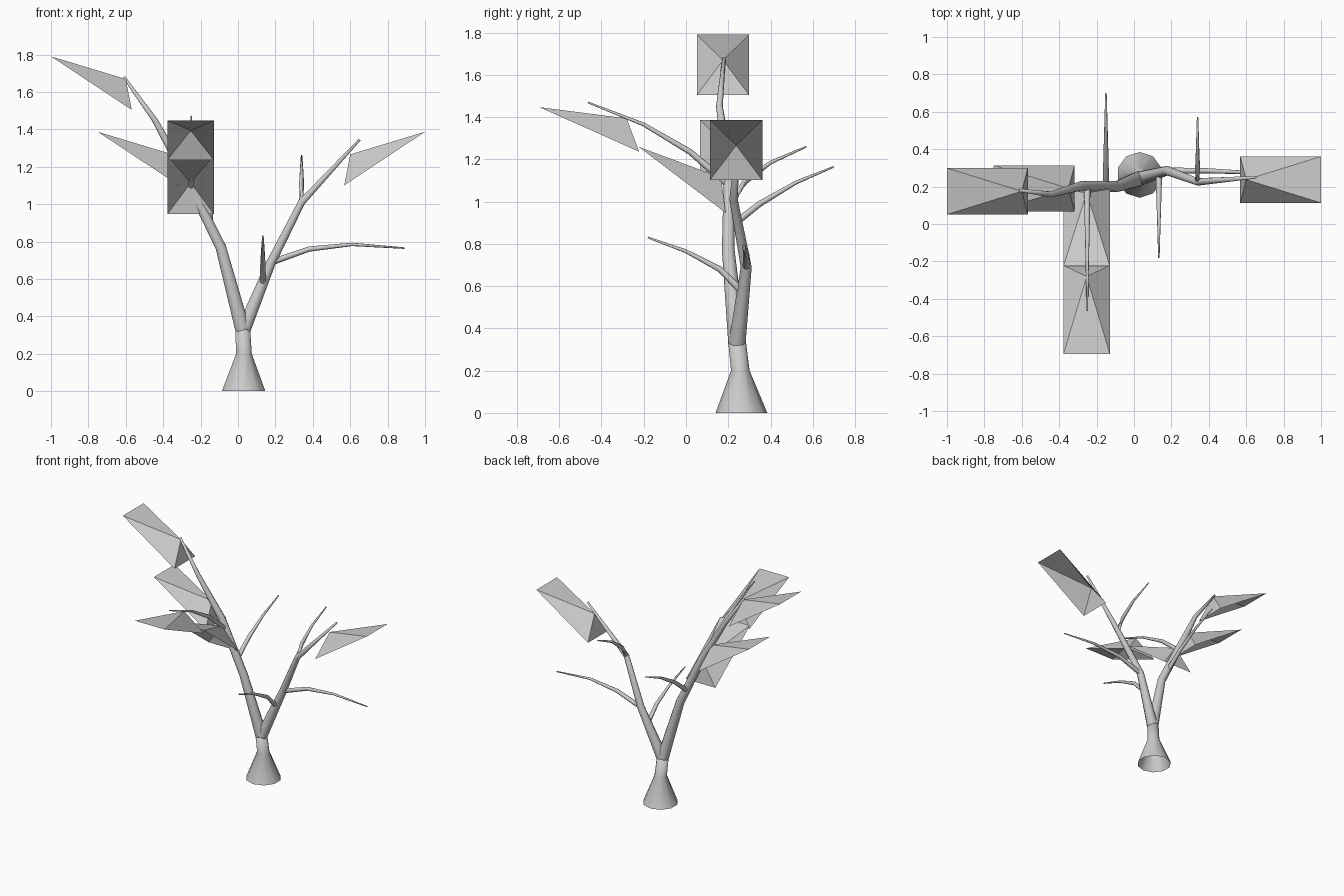
import bpy, bmesh
from math import sin, cos, pi, radians
from mathutils import Vector

if "Cube" in bpy.data.objects:
    bpy.data.objects.remove(bpy.data.objects["Cube"])


def new_object(name, bm, smooth):
    for f in bm.faces:
        f.smooth = smooth
    me = bpy.data.meshes.new(name)
    bm.to_mesh(me)
    bm.free()
    ob = bpy.data.objects.new(name, me)
    bpy.context.collection.objects.link(ob)
    return ob


def tube(name, path, radii, sides, level=False, cap=True):
    """Tapered tube along a path; level=True keeps the first rings horizontal."""
    bm = bmesh.new()
    pts = [Vector(p) for p in path]
    rings = []
    for i, (p, r) in enumerate(zip(pts, radii)):
        t = (pts[min(i + 1, len(pts) - 1)] - pts[max(i - 1, 0)]).normalized()
        if level:
            t = Vector((0, 0, 1))
        ref = Vector((0, 1, 0)) if abs(t.y) < 0.7 else Vector((1, 0, 0))
        u = (ref - t * ref.dot(t)).normalized()
        v = t.cross(u)
        rings.append([bm.verts.new(p + r * (u * cos(2 * pi * k / sides) + v * sin(2 * pi * k / sides)))
                      for k in range(sides)])
    for a, b in zip(rings, rings[1:]):
        for k in range(sides):
            j = (k + 1) % sides
            bm.faces.new((a[k], a[j], b[j], b[k]))
    if cap:
        bm.faces.new(rings[-1])
    return new_object(name, bm, True)


def leaf(name, tip, direction, tilt):
    """Open four-sided pyramid: outer edge at tip, sloping down and inward."""
    out = Vector(direction)
    side = Vector((-out.y, out.x, 0)) * 0.124
    a = radians(tilt)
    u = -out * cos(a) - Vector((0, 0, sin(a)))
    n = -out * sin(a) + Vector((0, 0, cos(a)))
    tip = Vector(tip)
    inner = tip + u * 0.518
    bm = bmesh.new()
    c = [bm.verts.new(p) for p in (tip + side, inner + side, inner - side, tip - side)]
    apex = bm.verts.new(tip + u * 0.40 + n * 0.12)
    for k in range(4):
        bm.faces.new((c[k], c[(k + 1) % 4], apex))
    return new_object(name, bm, False)


# flared trunk, open at the ground
tube("trunk", [(.03, .2625, 0), (.032, .257, .2), (.025, .242, .335)],
     [.1225, .044, .042], 10, level=True)

# two main limbs
tube("left_limb", [(.025, .242, .33), (-.092, .2, .77), (-.28, .205, 1.15),
                   (-.445, .158, 1.45), (-.61, .18, 1.68)], [.042, .03, .026, .016, .008], 10)
tube("right_limb", [(.03, .242, .33), (.178, .285, .69), (.34, .225, 1.01), (.65, .25, 1.345)],
     [.04, .026, .02, .007], 10)

# thin twigs
twigs = {
    "side_twig": [(.18, .285, .69), (.38, .285, .76), (.61, .275, .785), (.89, .275, .765)],
    "low_front_twig": [(.133, .26, .58), (.133, .16, .68), (.133, 0, .765), (.133, -.18, .83)],
    "right_back_twig": [(.34, .225, 1.01), (.34, .28, 1.095), (.34, .40, 1.185), (.34, .57, 1.26)],
    "left_back_twig": [(-.15, .21, .88), (-.15, .35, .99), (-.15, .52, 1.09), (-.15, .70, 1.165)],
    "left_front_twig": [(-.25, .2, 1.08), (-.25, .02, 1.235), (-.25, -.2, 1.365), (-.25, -.465, 1.47)],
}
for name, path in twigs.items():
    tube(name, path, [.017, .014, .009, .004], 8)

# leaf clusters
leaf("leaf_top_left", (-1, .175, 1.79), (-1, 0, 0), 33.5)
leaf("leaf_mid_left", (-.75, .19, 1.387), (-1, 0, 0), 33.5)
leaf("leaf_right", (1, .237, 1.387), (1, 0, 0), 33.5)
leaf("leaf_front_upper", (-.253, -.695, 1.447), (0, -1, 0), 24)
leaf("leaf_front_lower", (-.253, -.225, 1.26), (0, -1, 0), 37.2)
